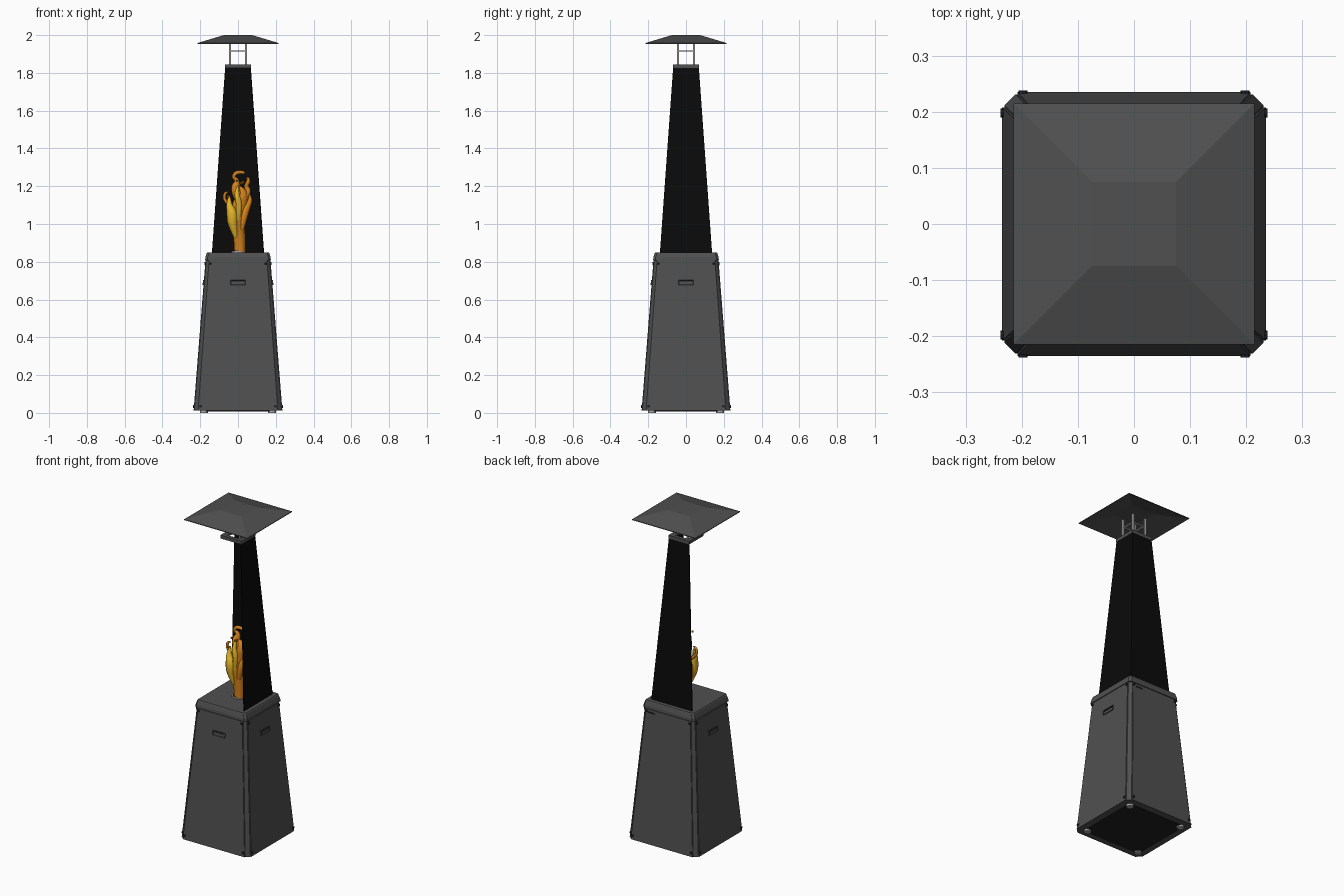
import bpy, bmesh, math, random
from mathutils import Matrix, Vector

if "Cube" in bpy.data.objects:
    bpy.data.objects.remove(bpy.data.objects["Cube"], do_unlink=True)
random.seed(4)


def material(name, rgb, rough=0.6):
    m = bpy.data.materials.new(name)
    m.use_nodes = True
    m.diffuse_color = (*rgb, 1)
    node = m.node_tree.nodes["Principled BSDF"]
    node.inputs["Base Color"].default_value = (*rgb, 1)
    node.inputs["Roughness"].default_value = rough
    return m


grey = material("charcoal metal", (0.08, 0.08, 0.08))
black = material("black glass", (0.003, 0.003, 0.003))
dark = material("dark fittings", (0.015, 0.015, 0.015))
steel = material("light steel", (0.4, 0.4, 0.4))
yellow = material("yellow flame", (0.75, 0.45, 0.02))
orange = material("orange flame", (0.65, 0.22, 0.01))


def finish(name, bm, *mats):
    bmesh.ops.recalc_face_normals(bm, faces=bm.faces)
    me = bpy.data.meshes.new(name)
    bm.to_mesh(me)
    bm.free()
    for m in mats:
        me.materials.append(m)
    ob = bpy.data.objects.new(name, me)
    bpy.context.collection.objects.link(ob)
    return ob


def ring(bm, z, h, c=0.0):
    """Square loop of half width h with corners cut by c."""
    pts = []
    for i in range(4):
        rot = Matrix.Rotation(i * math.pi / 2, 3, "Z")
        corner = [(h, h - c, z), (h - c, h, z)] if c else [(h, h, z)]
        pts += [bm.verts.new(rot @ Vector(p)) for p in corner]
    return pts


def loft(name, levels, mat, caps=(True, True), closed=False):
    """Stack square loops (z, half width, corner cut) into one shell."""
    bm = bmesh.new()
    rings = [ring(bm, *lv) for lv in levels]
    pairs = list(zip(rings, rings[1:])) + ([(rings[-1], rings[0])] if closed else [])
    for a, b in pairs:
        n = len(a)
        for i in range(n):
            bm.faces.new((a[i], a[(i + 1) % n], b[(i + 1) % n], b[i]))
    if caps[0]:
        bm.faces.new(rings[0])
    if caps[1]:
        bm.faces.new(rings[-1])
    return finish(name, bm, mat)


def on_side(side):
    """Sides run front, right hand of the viewer, back, other: 0 to 3."""
    return Matrix.Rotation(side * math.pi / 2, 4, "Z")


def slab(name, side, low, high, thick, mat):
    """Sloping sheet between two (z, distance, half width) edges."""
    bm = bmesh.new()
    for z, d, w in (low, high):
        for y in (-d, -d + thick):
            for x in (-w, w):
                bm.verts.new((x, y, z))
    bmesh.ops.convex_hull(bm, input=bm.verts)
    bm.transform(on_side(side))
    return finish(name, bm, mat)


def cylinder(name, pos, r, depth, mat, sides=12, rot=Matrix()):
    bm = bmesh.new()
    bmesh.ops.create_cone(bm, cap_ends=True, segments=sides, radius1=r, radius2=r, depth=depth)
    bm.transform(Matrix.Translation(pos) @ rot)
    return finish(name, bm, mat)


def box(name, size, mat, matrix, recess=0):
    bm = bmesh.new()
    bmesh.ops.create_cube(bm, size=1)
    bm.transform(Matrix.Diagonal((*size, 1)))
    if recess:
        bm.normal_update()
        front = [f for f in bm.faces if f.normal.y < -0.9]
        bmesh.ops.inset_region(bm, faces=front, thickness=0.004, depth=-recess)
    bm.transform(matrix)
    return finish(name, bm, mat)


# Base housing with cut corners, lid and underside
BOTTOM, TOP = 0.012, 0.81
def face_y(z):
    t = (z - BOTTOM) / (TOP - BOTTOM)
    return 0.235 + t * (0.172 - 0.235)

loft("base_housing", [(BOTTOM, 0.231, 0.02), (TOP, 0.168, 0.015)], grey)
loft("base_lid", [(TOP - 0.004, 0.174, 0.012), (0.822, 0.173, 0.012),
                  (0.846, 0.166, 0.012), (0.85, 0.162, 0.012)], grey)
loft("underside_plate", [(0.008, 0.195, 0.02), (BOTTOM + 0.001, 0.195, 0.02)], dark)

# Side panels, bolts and grips
tilt = Matrix.Rotation(math.atan((0.235 - 0.172) / (TOP - BOTTOM)), 4, "X").inverted()
quarter = Matrix.Rotation(math.pi / 2, 4, "X")
names = ("front", "left", "back", "right")
for side, label in enumerate(names):
    slab(label + "_panel", side, (BOTTOM, 0.235, 0.208), (0.803, face_y(0.803), 0.15), 0.006, grey)
    for z, x in ((0.035, 0.198), (0.79, 0.146)):
        for s in (-1, 1):
            pos = on_side(side) @ Vector((s * x, -face_y(z) - 0.001, z))
            cylinder(label + "_bolt", pos, 0.008, 0.007, dark, 8, on_side(side) @ quarter)
    if label != "back":
        place = on_side(side) @ Matrix.Translation((0, -face_y(0.69), 0.69)) @ tilt
        box(label + "_grip", (0.082, 0.01, 0.028), grey, place, 0.004)
        box(label + "_grip_slot", (0.07, 0.003, 0.005), dark,
            place @ Matrix.Translation((0, -0.004, 0.008)))
box("back_plate", (0.045, 0.004, 0.008), dark,
    on_side(2) @ Matrix.Translation((-0.11, -face_y(0.79) - 0.001, 0.785)))

# Feet
for x in (-0.18, 0.18):
    for y in (-0.18, 0.18):
        cylinder("foot", (x, y, 0.006), 0.02, 0.012, steel)

# Two dark tower walls, leaving the other sides open
for side in (1, 2):
    slab(names[side] + "_tower_wall", side, (0.85, 0.138, 0.138), (1.83, 0.068, 0.068), 0.005, black)

# Burner dish
cylinder("burner_dish", (0, 0, 0.853), 0.035, 0.01, steel, 24)
cylinder("burner_mouth", (0, 0, 0.856), 0.028, 0.008, dark, 24)

# Tower collar, posts and brace
loft("tower_collar", [(1.825, 0.07), (1.845, 0.07), (1.845, 0.048), (1.825, 0.048)],
     grey, (False, False), True)
for x in (-0.042, 0.042):
    for y in (-0.042, 0.042):
        box("roof_post", (0.012, 0.012, 0.13), steel, Matrix.Translation((x, y, 1.9)))
loft("post_brace", [(1.912, 0.042), (1.919, 0.042), (1.919, 0.032), (1.912, 0.032)],
     steel, (False, False), True)

# Hollow pyramid roof
loft("roof", [(1.957, 0.207), (1.954, 0.215), (1.958, 0.215), (2.0, 0.075)], grey, (False, True))
loft("roof_lining", [(1.957, 0.207), (1.993, 0.074)], grey, (False, True))
for x, y in ((0, 0.06), (-0.05, -0.025), (0.05, -0.025)):
    cylinder("roof_rivet", (x, y, 1.9995), 0.003, 0.001, dark, 8)

# Flame tongues: swept round curves of changing radius, points are (x, y, z, radius)
def tongue(name, points, mat):
    cu = bpy.data.curves.new(name, "CURVE")
    cu.dimensions = "3D"
    cu.bevel_depth, cu.bevel_resolution, cu.resolution_u = 1, 3, 6
    cu.use_fill_caps = True
    sp = cu.splines.new("NURBS")
    sp.points.add(len(points) - 1)
    for p, (x, y, z, r) in zip(sp.points, points):
        p.co, p.radius = (x, y, z, 1), r
    sp.order_u, sp.use_endpoint_u = 3, True
    temp = bpy.data.objects.new(name + "_path", cu)
    bpy.context.collection.objects.link(temp)
    me = bpy.data.meshes.new_from_object(temp.evaluated_get(bpy.context.evaluated_depsgraph_get()))
    bpy.data.objects.remove(temp, do_unlink=True)
    me.materials.clear()
    me.materials.append(mat)
    me.shade_smooth()
    ob = bpy.data.objects.new(name, me)
    bpy.context.collection.objects.link(ob)


tongue("flame_core", [(0.01, 0, 0.85, 0.03), (0.01, 0, 0.93, 0.03), (-0.01, 0, 1.02, 0.044),
                      (0.01, 0.01, 1.1, 0.042), (0.03, 0, 1.17, 0.03), (0, 0, 1.2, 0.006)], orange)
tongue("flame_left", [(-0.01, -0.02, 0.93, 0.012), (-0.03, -0.025, 1.0, 0.028), (-0.03, -0.025, 1.06, 0.03),
                      (-0.05, -0.02, 1.1, 0.016), (-0.045, -0.01, 1.15, 0.005)], yellow)
tongue("flame_right", [(0.02, -0.02, 0.97, 0.012), (0.03, -0.02, 1.04, 0.022), (0.05, 0, 1.1, 0.02),
                       (0.07, 0, 1.13, 0.01), (0.055, 0, 1.17, 0.003)], orange)
tongue("flame_middle", [(0, -0.03, 1.02, 0.01), (0.01, -0.03, 1.1, 0.018), (-0.01, -0.03, 1.16, 0.014),
                        (0, -0.02, 1.2, 0.004)], yellow)
tongue("flame_tip", [(0.02, 0, 1.12, 0.03), (-0.02, 0, 1.18, 0.03), (0, 0.01, 1.23, 0.012),
                     (-0.03, 0, 1.25, 0.009), (0, 0, 1.28, 0.012), (0.035, 0, 1.27, 0.008)], orange)
tongue("flame_curl", [(0.03, 0, 1.13, 0.02), (0.06, 0.01, 1.17, 0.016), (0.04, 0.01, 1.2, 0.012),
                      (0.06, 0, 1.23, 0.012), (0.05, 0, 1.25, 0.003)], orange)
tongue("flame_wisp", [(-0.03, 0, 1.09, 0.01), (-0.075, 0, 1.12, 0.008), (-0.07, 0, 1.17, 0.008),
                      (-0.05, 0, 1.17, 0.003)], orange)

# Loose embers around the upper flame
for i in range(12):
    bm = bmesh.new()
    bmesh.ops.create_icosphere(bm, subdivisions=1, radius=random.uniform(0.004, 0.009))
    a = random.uniform(0, math.tau)
    bm.transform(Matrix.Translation((0.055 * math.cos(a), 0.055 * math.sin(a), random.uniform(1.1, 1.25))))
    finish("ember", bm, orange if i % 3 else yellow)
